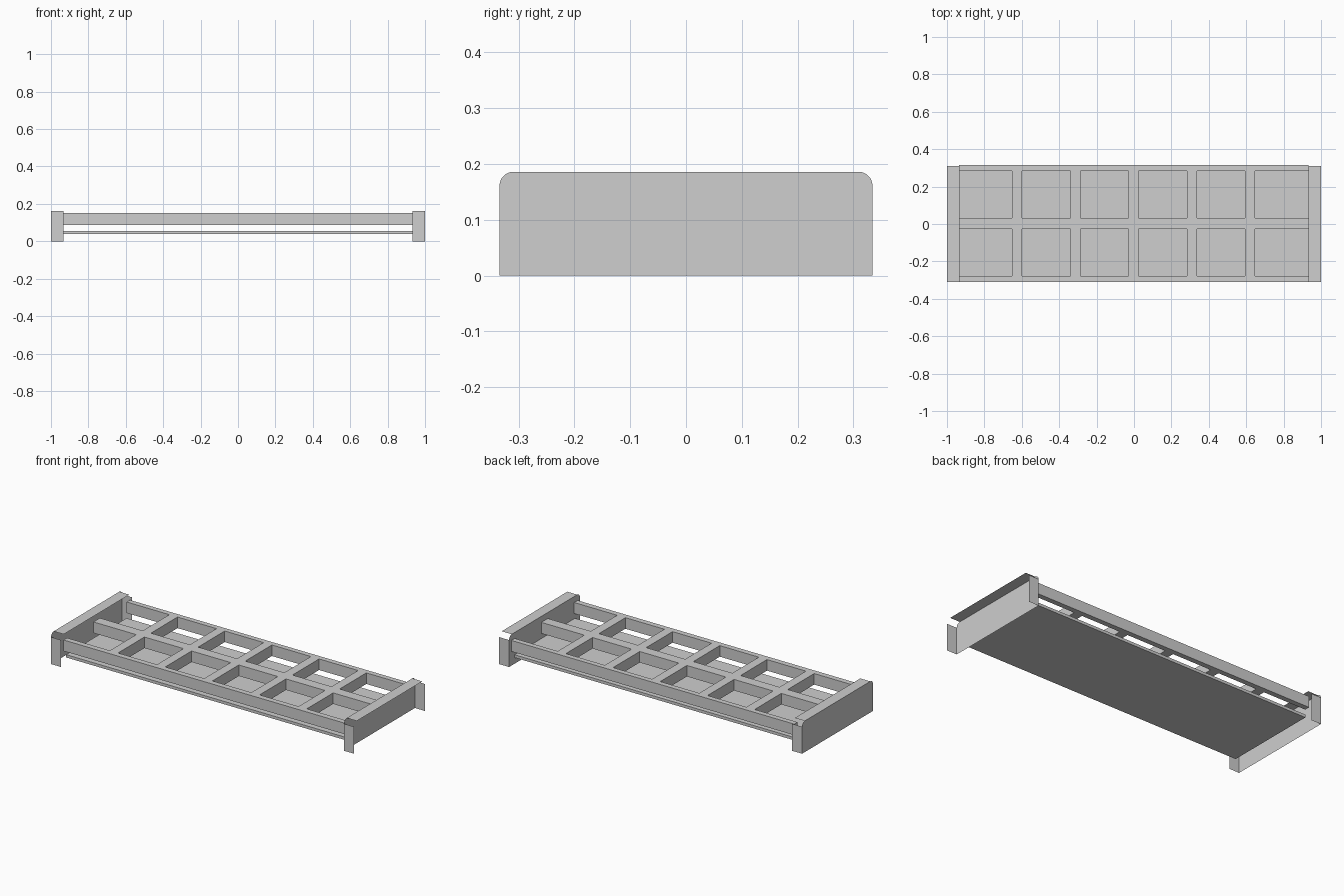
import bpy
import bmesh
from math import cos, sin, pi

cube = bpy.data.objects.get("Cube")
if cube:
    bpy.data.objects.remove(cube, do_unlink=True)

GREY = (0.62, 0.62, 0.62, 1.0)
metal = bpy.data.materials.new("plain grey metal")
metal.use_nodes = True
metal.diffuse_color = GREY
metal.node_tree.nodes["Principled BSDF"].inputs["Base Color"].default_value = GREY


def finish(name, bm):
    mesh = bpy.data.meshes.new(name)
    bm.to_mesh(mesh)
    bm.free()
    mesh.materials.append(metal)
    obj = bpy.data.objects.new(name, mesh)
    bpy.context.collection.objects.link(obj)
    return obj


def box(name, xs, ys, zs):
    bm = bmesh.new()
    bmesh.ops.create_cube(bm, size=1)
    for v in bm.verts:
        v.co = [(a + b) / 2 + c * (b - a) for c, (a, b) in zip(v.co, (xs, ys, zs))]
    return finish(name, bm)


# End caps: a thin round-cornered plate with folded strips on top, front and back
HALF_Y, HEIGHT, RADIUS, FLANGE = 0.334, 0.186, 0.025, 0.066


def end_cap(name, x, plate_faces):
    bm = bmesh.new()
    arc = [pi / 2 * i / 8 for i in range(9)]
    cy, cz = HALF_Y - RADIUS, HEIGHT - RADIUS
    profile = [(-HALF_Y, 0), (HALF_Y, 0)]
    profile += [(cy + RADIUS * cos(a), cz + RADIUS * sin(a)) for a in arc]
    profile += [(-cy - RADIUS * sin(a), cz + RADIUS * cos(a)) for a in arc]
    plate = bm.faces.new([bm.verts.new((x, y, z)) for y, z in profile])
    if plate_faces < 0:
        plate.normal_flip()
    strips = [((cy, HEIGHT), (-cy, HEIGHT)),
              ((HALF_Y, 0), (HALF_Y, cz)),
              ((-HALF_Y, cz), (-HALF_Y, 0))]
    for (y0, z0), (y1, z1) in strips:
        corners = [(x, y0, z0), (x, y1, z1), (x + FLANGE, y1, z1), (x + FLANGE, y0, z0)]
        bm.faces.new([bm.verts.new(c) for c in corners])
    return finish(name, bm)


end_cap("right_end_cap", -1.0, -1)
end_cap("left_end_cap", 1.0 - FLANGE, 1)

# Upper grid: three long rails joined by five pairs of cross bars
SPAN = (-0.935, 0.932)
GRID_Z = (0.086, 0.152)
rails = {"front_rail": (-0.31, -0.277),
         "middle_rail": (-0.028, 0.033),
         "back_rail": (0.284, 0.315)}
for name, ys in rails.items():
    box(name, SPAN, ys, GRID_Z)

for i in range(5):
    x = -0.002 + (i - 2) * 0.3115
    for side, ys in (("front", (-0.277, -0.028)), ("back", (0.033, 0.284))):
        box(f"{side}_cross_bar_{i + 1}", (x - 0.027, x + 0.027), ys, GRID_Z)

# Lower shelf board
box("lower_shelf", SPAN, (-0.285, 0.285), (0.038, 0.055))
